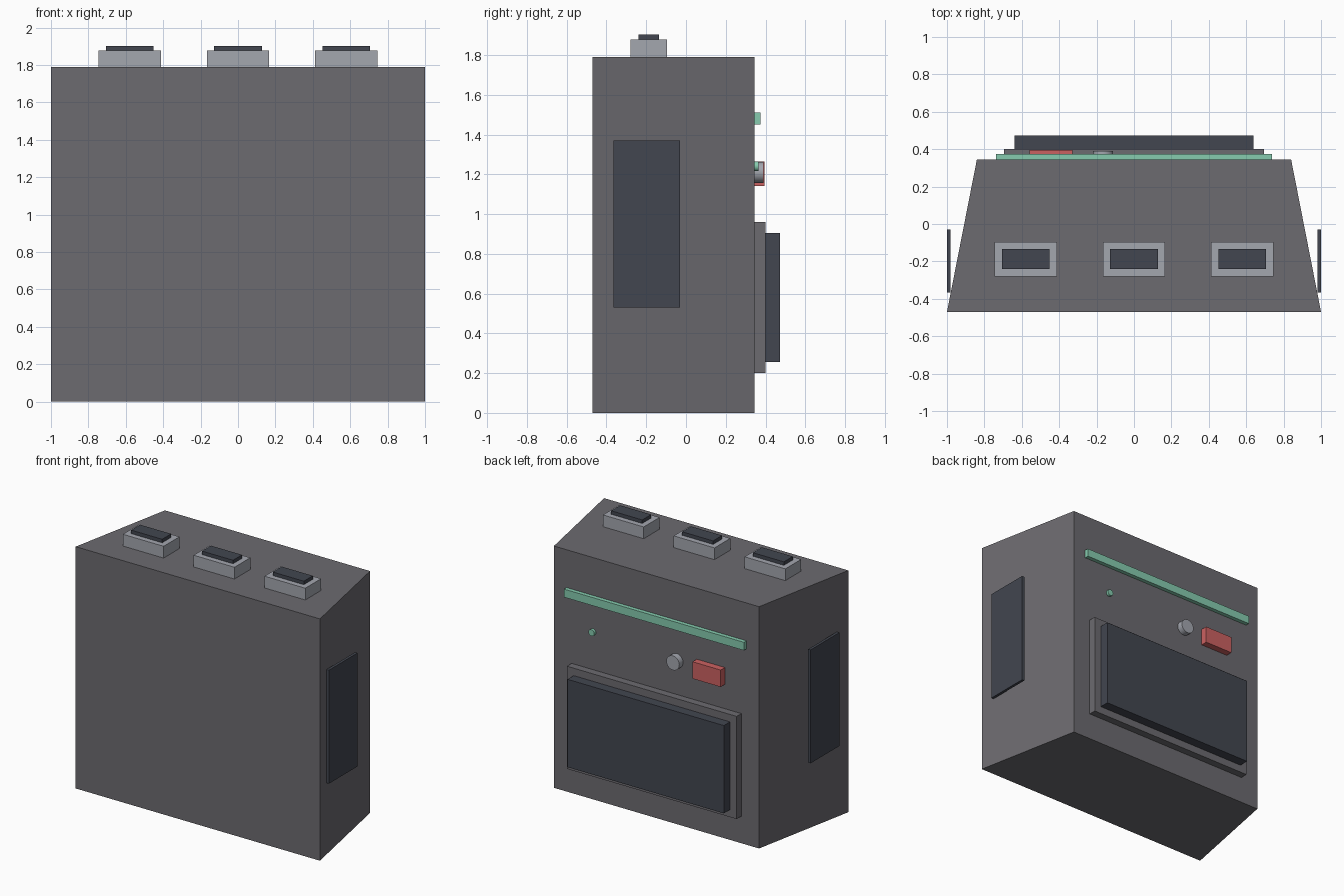
import bpy
import bmesh
from math import radians
from mathutils import Vector

cube = bpy.data.objects.get("Cube")
if cube:
    bpy.data.objects.remove(cube, do_unlink=True)


def material(name, r, g, b):
    m = bpy.data.materials.new(name)
    m.use_nodes = True
    m.diffuse_color = (r, g, b, 1)
    m.node_tree.nodes["Principled BSDF"].inputs["Base Color"].default_value = (r, g, b, 1)
    return m


CASING = material("casing grey", 0.15, 0.145, 0.16)
DARK = material("dark slate", 0.054, 0.061, 0.08)
LIGHT = material("light grey", 0.37, 0.385, 0.43)
GREEN = material("mint green", 0.24, 0.60, 0.43)
RED = material("soft red", 0.60, 0.12, 0.12)


def finish(name, bm, mat):
    mesh = bpy.data.meshes.new(name)
    bmesh.ops.recalc_face_normals(bm, faces=bm.faces)
    bm.to_mesh(mesh)
    bm.free()
    mesh.materials.append(mat)
    obj = bpy.data.objects.new(name, mesh)
    bpy.context.collection.objects.link(obj)
    return obj


def box(name, mat, xs, ys, zs):
    """Box given by its extents along each axis."""
    bm = bmesh.new()
    bmesh.ops.create_cube(bm, size=1)
    for v in bm.verts:
        v.co = Vector([s[0] if c < 0 else s[1] for c, s in zip(v.co, (xs, ys, zs))])
    return finish(name, bm, mat)


def disc(name, mat, x, z, radius, y0, y1, sides):
    """Cylinder standing out from the rear face."""
    bpy.ops.mesh.primitive_cylinder_add(
        vertices=sides, radius=radius, depth=y1 - y0,
        location=(x, (y0 + y1) / 2, z), rotation=(radians(90), 0, 0))
    obj = bpy.context.object
    obj.name = name
    obj.data.materials.append(mat)
    bpy.ops.object.shade_smooth_by_angle(angle=radians(35))


FRONT, BACK, TOP = -0.47, 0.345, 1.79

# Casing: a block that narrows towards the back
bm = bmesh.new()
outline = [(-1, FRONT), (1, FRONT), (0.84, BACK), (-0.84, BACK)]
base = bm.faces.new([bm.verts.new((x, y, 0)) for x, y in outline])
top = bmesh.ops.extrude_face_region(bm, geom=[base])["geom"]
bmesh.ops.translate(bm, vec=(0, 0, TOP),
                    verts=[g for g in top if isinstance(g, bmesh.types.BMVert)])
finish("casing", bm, CASING)

# Upright side panels
for side, s in (("left", 1), ("right", -1)):
    box(side + "_side_panel", DARK, sorted((s * 0.98, s)), (-0.365, -0.03), (0.53, 1.37))

# Three buttons on top
for label, x in (("right", -0.58), ("middle", 0), ("left", 0.58)):
    box(label + "_button_base", LIGHT, (x - 0.167, x + 0.167), (-0.28, -0.095), (TOP, 1.877))
    box(label + "_button_cap", DARK, (x - 0.127, x + 0.127), (-0.24, -0.135), (1.877, 1.903))

# Rear screen in its frame
box("screen_frame", CASING, (-0.695, 0.695), (BACK, 0.4), (0.2, 0.96))
box("screen", DARK, (-0.64, 0.64), (0.4, 0.472), (0.255, 0.905))

# Rear controls
box("light_strip", GREEN, (-0.737, 0.737), (BACK, 0.375), (1.45, 1.51))
box("red_button", RED, (-0.56, -0.33), (BACK, 0.395), (1.14, 1.265))
disc("knob", LIGHT, -0.165, 1.21, 0.053, BACK, 0.39, 32)
disc("indicator_light", GREEN, 0.52, 1.24, 0.024, BACK, 0.365, 16)
